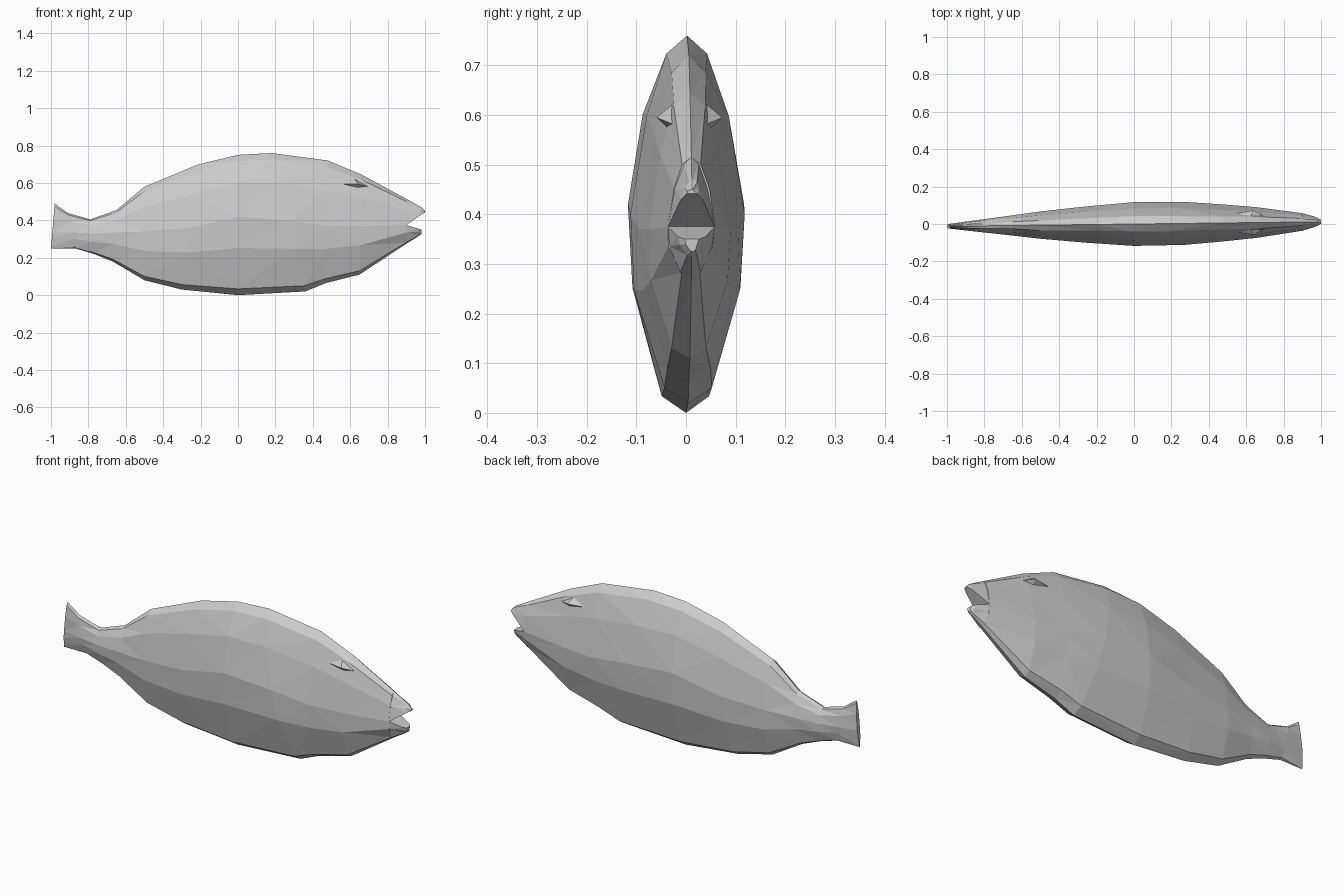
import bpy, bmesh, random
from mathutils import Vector

random.seed(4)
cube = bpy.data.objects.get("Cube")
if cube:
    bpy.data.objects.remove(cube)

grey = bpy.data.materials.new("plain_grey")
grey.use_nodes = True
grey.diffuse_color = (0.6, 0.6, 0.6, 1)
grey.node_tree.nodes["Principled BSDF"].inputs["Base Color"].default_value = (0.6, 0.6, 0.6, 1)

# Outline stations: top x, top z, ridge z, bottom x, bottom z, half width
STATIONS = [
    (-0.98, 0.49, 0.34, -1.0, 0.25, 0.012),
    (-0.91, 0.44, 0.335, -0.87, 0.25, 0.025),
    (-0.79, 0.405, 0.33, -0.77, 0.22, 0.038),
    (-0.65, 0.455, 0.335, -0.67, 0.18, 0.053),
    (-0.50, 0.58, 0.34, -0.50, 0.08, 0.073),
    (-0.21, 0.70, 0.36, -0.30, 0.03, 0.097),
    (0.0, 0.75, 0.42, 0.0, 0.0, 0.117),
    (0.18, 0.76, 0.40, 0.36, 0.02, 0.115),
    (0.48, 0.72, 0.37, 0.47, 0.065, 0.099),
    (0.66, 0.645, 0.37, 0.65, 0.11, 0.082),
    (0.90, 0.515, 0.375, 0.90, 0.275, 0.047),
]
# Cross-section: share of the way below (-) or above (+) the ridge, share of width
SECTION = [(-1, 0), (-0.92, 0.42), (-0.4, 0.93), (0, 1), (0.55, 0.72), (0.9, 0.36), (1, 0)]


def section_point(station, level, width, side):
    xt, zt, zm, xb, zb, w = station
    z = zm + level * ((zt - zm) if level > 0 else (zm - zb))
    x = xb + (xt - xb) * (z - zb) / (zt - zb)
    wobble = random.uniform(-0.003, 0.003) if 0 < width < 1 else 0
    return Vector((x, side * (w * width + wobble) + 0.012 * x, z))


def loft(bm, rings, cap_start=False, cap_end=False):
    loops = [[bm.verts.new(p) for p in ring] for ring in rings]
    n = len(loops[0])
    for a, b in zip(loops, loops[1:]):
        for i in range(n):
            j = (i + 1) % n
            bm.faces.new((a[i], a[j], b[j], b[i]))
    if cap_start:
        bm.faces.new(loops[0])
    if cap_end:
        bm.faces.new(loops[-1])


def finish(bm, name):
    bmesh.ops.recalc_face_normals(bm, faces=bm.faces)
    bmesh.ops.triangulate(bm, faces=bm.faces, quad_method='SHORT_EDGE')
    mesh = bpy.data.meshes.new(name)
    bm.to_mesh(mesh)
    bm.free()
    mesh.materials.append(grey)
    obj = bpy.data.objects.new(name, mesh)
    bpy.context.collection.objects.link(obj)


# Body with tail
rings = []
for s in STATIONS:
    left = [section_point(s, l, w, 1) for l, w in SECTION]
    right = [section_point(s, l, w, -1) for l, w in SECTION[1:-1]]
    rings.append(left + right[::-1])
bm = bmesh.new()
loft(bm, rings, cap_start=True, cap_end=True)
finish(bm, "body")


# Jaws continue the two halves of the last body ring
def jaw(name, half, tips):
    levels = SECTION[3:] if half > 0 else SECTION[:4]
    jaw_rings = []
    for s in [STATIONS[-1]] + tips:
        left = [section_point(s, l, w, 1) for l, w in levels]
        right = [section_point(s, l, w, -1) for l, w in levels if w > 0]
        jaw_rings.append(left + right[::-1])
    jaw_bm = bmesh.new()
    loft(jaw_bm, jaw_rings, cap_end=True)
    finish(jaw_bm, name)


jaw("upper_jaw", 1, [(0.98, 0.47, 0.43, 0.98, 0.40, 0.022),
                     (1.0, 0.45, 0.442, 1.0, 0.43, 0.01)])
jaw("lower_jaw", -1, [(0.965, 0.36, 0.355, 0.965, 0.315, 0.028),
                      (0.98, 0.36, 0.35, 0.98, 0.325, 0.014)])

# Small brow over each eye
for side, name in ((1, "left_brow"), (-1, "right_brow")):
    bm = bmesh.new()
    for x, y, z in ((0.55, 0.05, 0.595), (0.62, 0.03, 0.625), (0.70, 0.03, 0.58),
                    (0.64, 0.066, 0.595), (0.64, 0.045, 0.575)):
        bm.verts.new((x, side * y + 0.007, z))
    bmesh.ops.convex_hull(bm, input=bm.verts)
    finish(bm, name)
